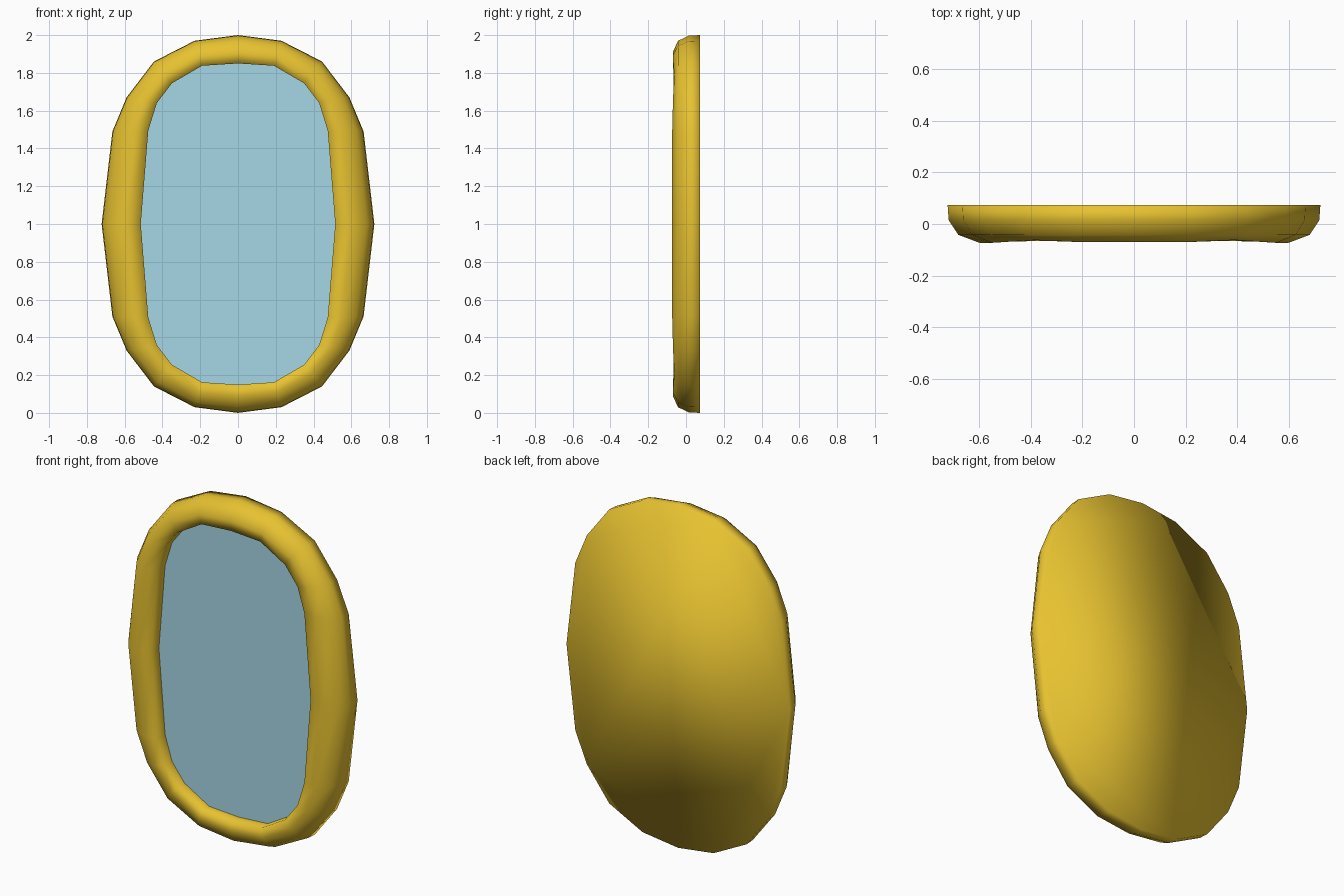
import bpy, bmesh

if "Cube" in bpy.data.objects:
    bpy.data.objects.remove(bpy.data.objects["Cube"])

# Quarter outlines (x, height from centre), top to side
OUTER = [(0, 1.0), (0.23, 0.97), (0.445, 0.86), (0.59, 0.67), (0.665, 0.49), (0.722, 0)]
INNER = [(0, 0.85), (0.19, 0.838), (0.35, 0.745), (0.43, 0.64), (0.475, 0.495), (0.515, 0)]
# Frame section: (fraction from outer to inner outline, y), ending in the inner wall
SECTION = [(0, 0.073), (0.02, 0.015), (0.2, -0.042), (0.6, -0.073), (1, -0.065), (1, 0.005)]
# Slight dip of the front ridge around the corners, per quarter point
DIP = [0.003, 0.003, 0.011, 0.004, 0, 0]
RIDGE = 3


def full_loop(quarter):
    """Mirror a quarter outline into a closed loop of 20 points."""
    half = quarter + [(x, -z) for x, z in reversed(quarter[:-1])]
    return half + [(-x, z) for x, z in reversed(half[1:-1])]


def material(name, color):
    m = bpy.data.materials.new(name)
    m.diffuse_color = (*color, 1)
    m.use_nodes = True
    m.node_tree.nodes["Principled BSDF"].inputs["Base Color"].default_value = m.diffuse_color
    return m


def finish(bm, name, mat):
    for f in bm.faces:
        f.smooth = True
    mesh = bpy.data.meshes.new(name)
    bm.to_mesh(mesh)
    bm.free()
    mesh.materials.append(mat)
    obj = bpy.data.objects.new(name, mesh)
    bpy.context.collection.objects.link(obj)
    return obj


outer, inner = full_loop(OUTER), full_loop(INNER)
half_dip = DIP + DIP[-2::-1]
dips = half_dip + half_dip[-2:0:-1]
count = len(outer)

# Rounded frame with a closed back and a steep inner wall
bm = bmesh.new()
rings = []
for k, (t, y) in enumerate(SECTION):
    rings.append([bm.verts.new((a[0] + (b[0] - a[0]) * t,
                                y + (d if k == RIDGE else 0),
                                1 + a[1] + (b[1] - a[1]) * t))
                  for a, b, d in zip(outer, inner, dips)])
for r, s in zip(rings, rings[1:]):
    for i in range(count):
        j = (i + 1) % count
        bm.faces.new((r[i], r[j], s[j], s[i]))
bm.faces.new(rings[0])
# Temporary disc closes the shape so the normals come out right
seat = bm.faces.new(rings[-1])
bmesh.ops.recalc_face_normals(bm, faces=bm.faces)
bmesh.ops.delete(bm, geom=[seat], context='FACES_ONLY')
finish(bm, "mirror_frame", material("gold", (0.80, 0.54, 0.03)))

# Flat glass pane facing the front
bm = bmesh.new()
bm.faces.new([bm.verts.new((x, SECTION[-1][1], 1 + z)) for x, z in inner])
glass = finish(bm, "mirror_glass", material("glass", (0.38, 0.68, 0.79)))
if glass.data.polygons[0].normal.y > 0:
    glass.data.flip_normals()
